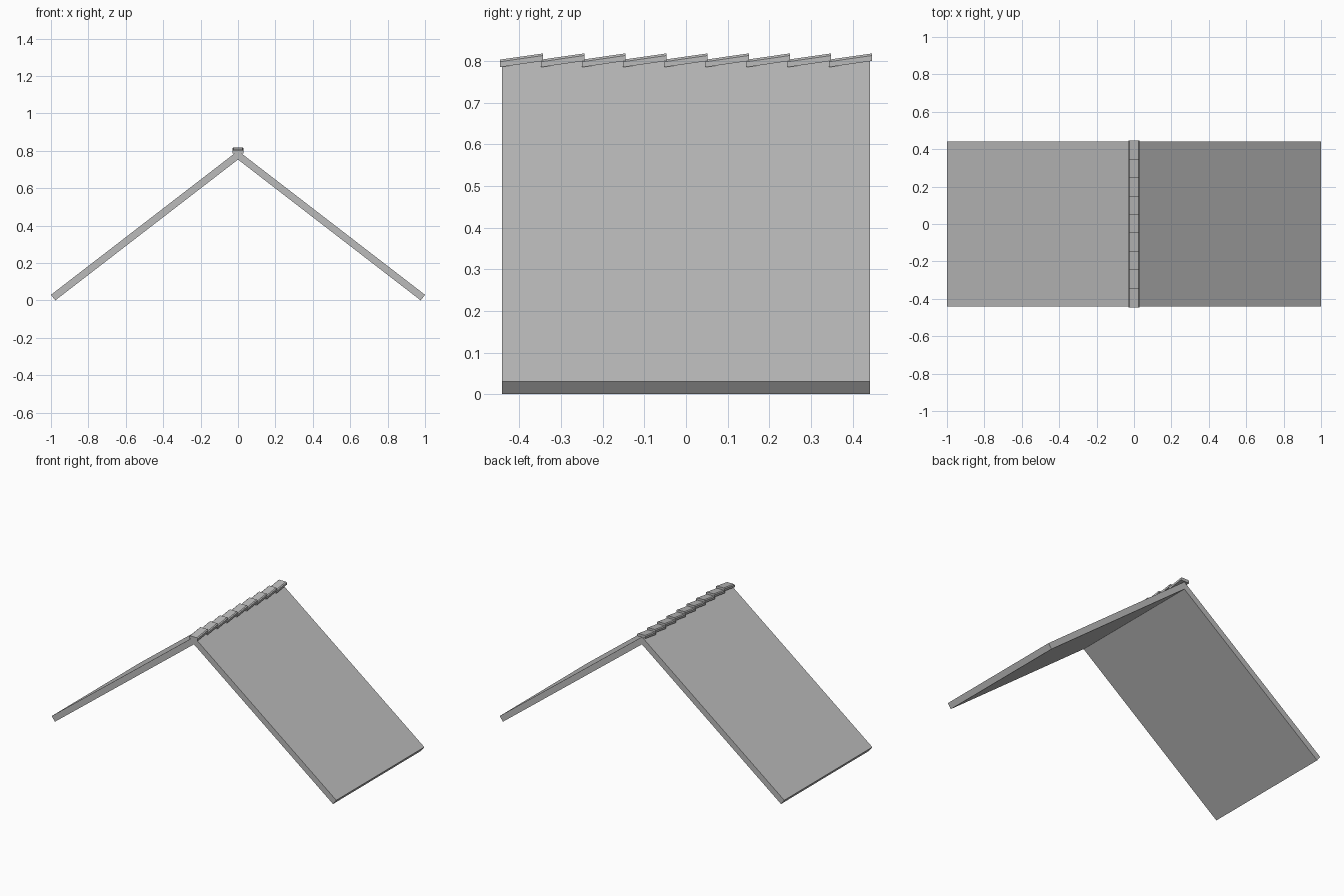
import bpy

cube = bpy.data.objects.get("Cube")
if cube:
    bpy.data.objects.remove(cube, do_unlink=True)

grey = bpy.data.materials.new("roof_grey")
grey.use_nodes = True
colour = (0.5, 0.5, 0.5, 1)
grey.diffuse_color = colour
grey.node_tree.nodes["Principled BSDF"].inputs["Base Color"].default_value = colour


def extrude_profile(name, profile, y0, y1, rise=0.0):
    """Extrude an x-z outline from y0 to y1, lifting the far end by rise."""
    n = len(profile)
    verts = [(x, y0, z) for x, z in profile]
    verts += [(x, y1, z + rise) for x, z in profile]
    faces = [tuple(range(n)), tuple(reversed(range(n, 2 * n)))]
    faces += [(i, i + n, (i + 1) % n + n, (i + 1) % n) for i in range(n)]
    mesh = bpy.data.meshes.new(name)
    mesh.from_pydata(verts, [], faces)
    mesh.materials.append(grey)
    obj = bpy.data.objects.new(name, mesh)
    bpy.context.collection.objects.link(obj)
    return obj


# Two sloping roof slabs meeting in a mitre at the ridge
for side, label in ((1, "left"), (-1, "right")):
    outline = [(0, 0.80), (0, 0.753), (side * 0.977, 0), (side, 0.03)]
    if side > 0:
        outline.reverse()
    extrude_profile(label + "_roof_slab", outline, -0.442, 0.442)

# Overlapping ridge caps, each tilted up towards the back
cap = [(-0.03, 0.785), (0.03, 0.785), (0.03, 0.798),
       (0.024, 0.803), (-0.024, 0.803), (-0.03, 0.798)]
count, length = 9, 0.104
pitch = (0.894 - length) / (count - 1)
for i in range(count):
    start = -0.447 + i * pitch
    extrude_profile(f"ridge_cap_{i + 1}", cap, start, start + length, 0.015)
